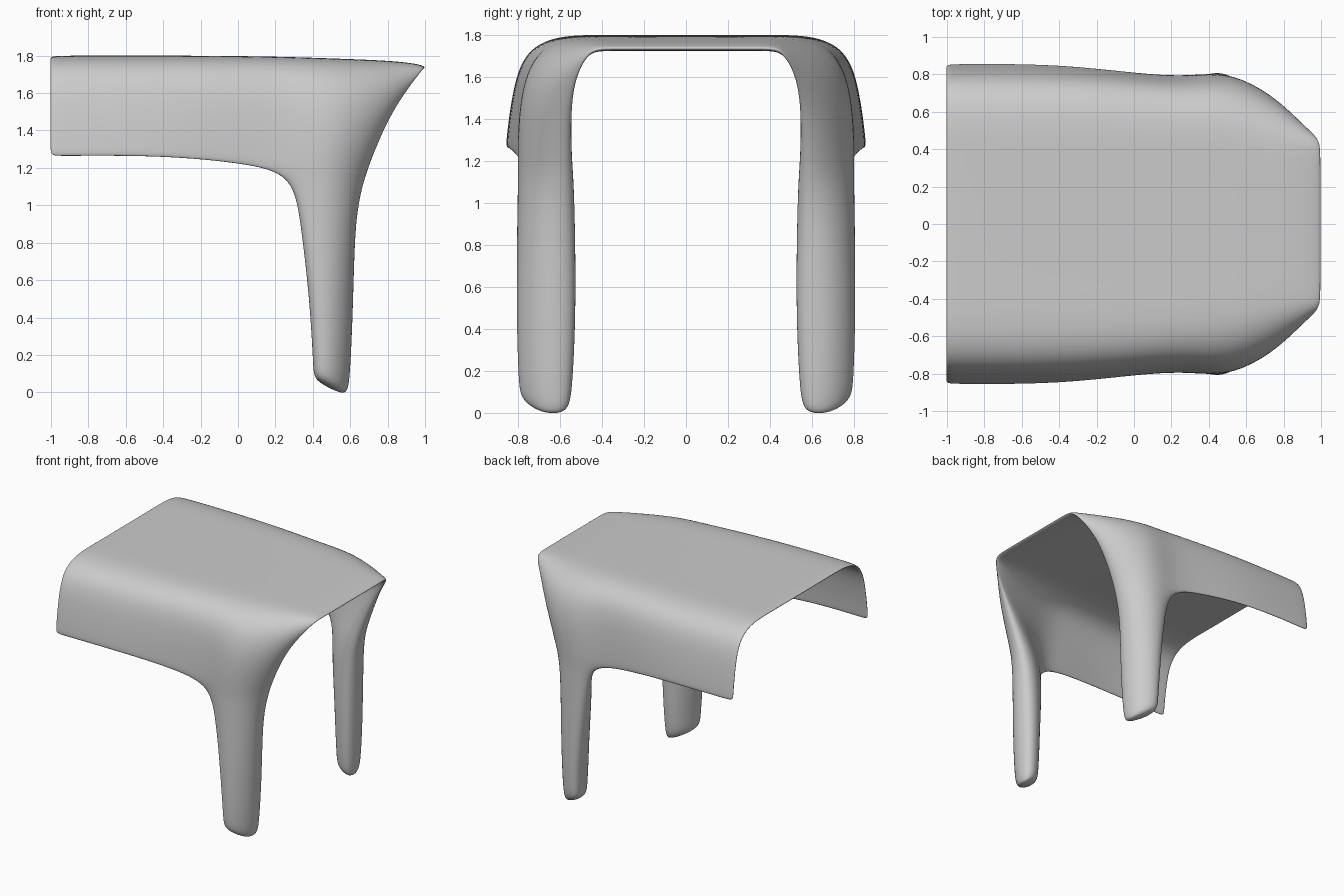
import bpy, bmesh

# Half cross-section of the canopy: (y, z) from the middle out to the skirt rim
PROFILE = [(0, 1.80), (0.36, 1.80), (0.62, 1.803), (0.775, 1.72),
           (0.828, 1.53), (0.855, 1.32), (0.858, 1.265)]
# Inward shift (y, z) of the same points for the underside
INSET = [(0, .02), (0, .02), (.008, .019), (.017, .011), (.02, .003), (.02, 0), (.02, 0)]

# Stations along x: (x, shoulder scale, rim scale, top height, rim height)
STATIONS = [(-1.005, 0.995, 0.995, 1.795, 1.262), (-0.94, 1.0, 1.0, 1.80, 1.262),
            (-0.40, 1.0, 1.0, 1.80, 1.265), (0.04, 0.975, 0.935, 1.797, 1.222),
            (0.285, 0.955, 0.92, 1.792, 1.165)]

# Front columns that turn the corner: side, corner, front edge and inner wall
CORNER = [
    [(.54, 0, 1.784), (.54, .34, 1.784), (.54, .58, 1.784), (.53, .75, 1.69),
     (.52, .815, 1.49), (.51, .82, 1.25), (.50, .815, 1.14)],
    [(.86, 0, 1.772), (.86, .33, 1.772), (.86, .49, 1.77), (.84, .625, 1.66),
     (.76, .70, 1.46), (.69, .69, 1.22), (.66, .685, 1.10)],
    [(1.027, 0, 1.745), (1.027, .38, 1.745), (1.025, .455, 1.745), (.935, .51, 1.62),
     (.835, .535, 1.46), (.725, .53, 1.22), (.68, .52, 1.10)],
    [(.975, 0, 1.71), (.975, .38, 1.71), (.965, .455, 1.705), (.84, .535, 1.58),
     (.68, .55, 1.41), (.54, .545, 1.20), (.49, .535, 1.10)],
]

# Leg rings going down: back, side, corner, front inner, back inner, back inner rim
LEG = [
    [(.325, .805, .90), (.505, .815, .90), (.64, .69, .90),
     (.62, .52, .90), (.475, .525, .90), (.335, .665, .90)],
    [(.375, .81, .48), (.51, .818, .48), (.63, .69, .48),
     (.61, .515, .48), (.475, .52, .48), (.385, .66, .48)],
    [(.397, .80, .16), (.505, .806, .12), (.61, .69, .06),
     (.595, .535, .06), (.475, .54, .09), (.40, .66, .13)],
    [(.40, .785, .075), (.49, .79, .02), (.585, .68, -.025),
     (.585, .56, -.025), (.48, .565, .02), (.405, .665, .065)],
]


def station(x, shoulder, rim_scale, top, rim, inset=False):
    """Fit the shared profile to one position along the canopy."""
    lo, hi = PROFILE[-1][1], PROFILE[0][1]
    points = []
    for (y, z), (dy, dz) in zip(PROFILE, INSET):
        t = (z - lo) / (hi - lo)
        y *= rim_scale + t * (shoulder - rim_scale)
        z = rim + t * (top - rim)
        points.append((x, y - dy, z - dz) if inset else (x, y, z))
    return points


bm = bmesh.new()


def bridge(upper, lower):
    """Join two closed rings of equal length with quads."""
    n = len(upper)
    for i in range(n):
        j = (i + 1) % n
        bm.faces.new((upper[i], upper[j], lower[j], lower[i]))


# Canopy half: outer skin, front edge and underside in one closed ring per row
columns = ([station(*s) for s in STATIONS] + CORNER
           + [station(*s, inset=True) for s in reversed(STATIONS)])
rings = [[bm.verts.new(col[r]) for col in columns] for r in range(len(PROFILE))]
for a, b in zip(rings, rings[1:]):
    bridge(a, b)

# Skirt rim
last = rings[-1]
for k in range(4):
    bm.faces.new((last[k], last[k + 1], last[-2 - k], last[-1 - k]))

# Leg grown out of the open part of the last ring, closed at the foot
foot = last[4:10]
for row in LEG:
    ring = [bm.verts.new(p) for p in row]
    bridge(foot, ring)
    foot = ring
bm.faces.new((foot[0], foot[1], foot[4], foot[5]))
bm.faces.new((foot[1], foot[2], foot[3], foot[4]))

mesh = bpy.data.meshes.new("canopy_with_legs")
bm.to_mesh(mesh)
bm.free()
for p in mesh.polygons:
    p.use_smooth = True
shell = bpy.data.objects.new("canopy_with_legs", mesh)
bpy.context.collection.objects.link(shell)

# Mirror to the other side and smooth
mirror = shell.modifiers.new("mirror", 'MIRROR')
mirror.use_axis = (False, True, False)
mirror.use_clip = True
sub = shell.modifiers.new("smooth", 'SUBSURF')
sub.levels = sub.render_levels = 3
